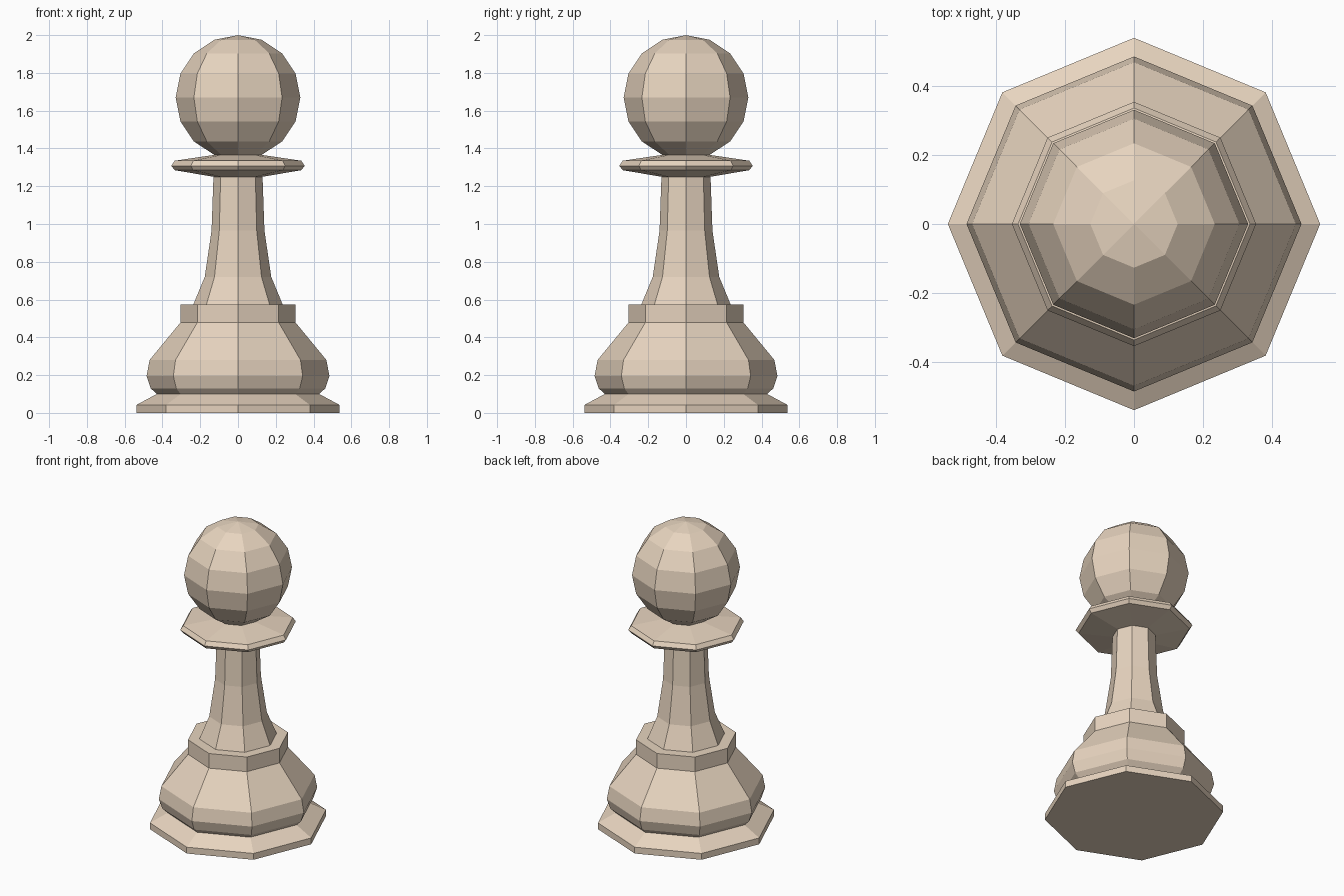
import bpy, bmesh
from math import sin, cos, pi, radians

if "Cube" in bpy.data.objects:
    bpy.data.objects.remove(bpy.data.objects["Cube"])

SIDES = 8
mat = bpy.data.materials.new("pale_wood")
mat.diffuse_color = (0.80, 0.66, 0.52, 1)
mat.use_nodes = True
mat.node_tree.nodes["Principled BSDF"].inputs["Base Color"].default_value = mat.diffuse_color


def lathe(name, profile):
    """Revolve (radius, height) points into an eight-sided, flat-shaded part."""
    bm = bmesh.new()
    rings = []
    for r, z in profile:
        if r == 0:
            rings.append([bm.verts.new((0, 0, z))] * SIDES)
        else:
            rings.append([bm.verts.new((r * cos(2 * pi * i / SIDES),
                                        r * sin(2 * pi * i / SIDES), z))
                          for i in range(SIDES)])
    for a, b in zip(rings, rings[1:]):
        for i in range(SIDES):
            j = (i + 1) % SIDES
            corners = [a[i], a[j], b[j], b[i]]
            bm.faces.new(list(dict.fromkeys(corners)))
    if name == "foot":
        bm.faces.new(rings[0][::-1])
    mesh = bpy.data.meshes.new(name)
    bm.to_mesh(mesh)
    bm.free()
    mesh.materials.append(mat)
    obj = bpy.data.objects.new(name, mesh)
    bpy.context.collection.objects.link(obj)
    return obj


# Parts meet rim to rim, so the piece has one continuous outer skin
lathe("foot", [(0.538, 0), (0.538, 0.042), (0.43, 0.10)])
lathe("lower_body", [(0.43, 0.10), (0.462, 0.13), (0.484, 0.195),
                     (0.468, 0.28), (0.305, 0.478)])
lathe("body_band", [(0.305, 0.478), (0.305, 0.575), (0.236, 0.575)])
lathe("stem", [(0.236, 0.575), (0.176, 0.72), (0.14, 0.965), (0.13, 1.25)])
lathe("neck_disc", [(0.13, 1.25), (0.335, 1.285), (0.353, 1.308),
                    (0.335, 1.335), (0.125, 1.366)])

# Ball head: semicircle profile in 22.5 degree steps, open where it meets the disc
R, CENTRE = 0.33, 1.67
arc = [(R * cos(radians(a * 22.5)), CENTRE + R * sin(radians(a * 22.5)))
       for a in range(-3, 4)]
lathe("head", [(0.125, 1.366)] + arc[1:] + [(0, CENTRE + R)])
